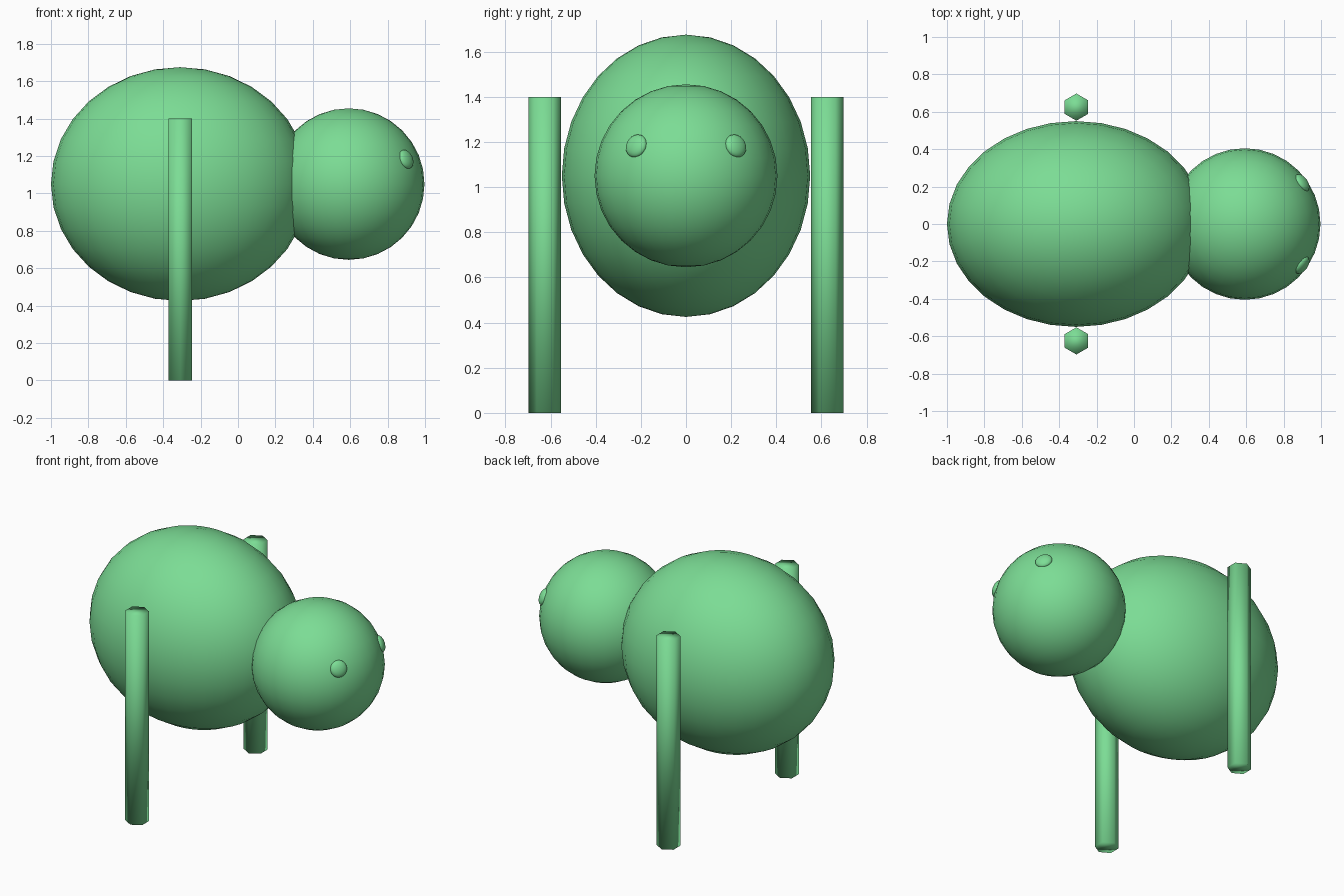
import bpy, math
from mathutils import Vector

if "Cube" in bpy.data.objects:
    bpy.data.objects.remove(bpy.data.objects["Cube"])

green = bpy.data.materials.new("green")
green.diffuse_color = (0.2, 0.72, 0.3, 1)
green.use_nodes = True
green.node_tree.nodes["Principled BSDF"].inputs["Base Color"].default_value = green.diffuse_color


def finish(obj, name):
    obj.name = name
    obj.data.materials.append(green)
    bpy.ops.object.shade_smooth()
    return obj


def ellipsoid(name, loc, radii, segments=32, rings=16):
    bpy.ops.mesh.primitive_uv_sphere_add(segments=segments, ring_count=rings, radius=1, location=loc)
    obj = bpy.context.object
    obj.scale = radii
    return finish(obj, name)


# Body and head
head_centre = Vector((0.592, 0, 1.05))
ellipsoid("body", (-0.31, 0, 1.05), (0.69, 0.55, 0.625))
ellipsoid("head", head_centre, (0.405, 0.405, 0.405))

for side, label in ((-1, "right"), (1, "left")):
    # Flattened eyes lying on the head surface
    eye_pos = Vector((0.898, side * 0.22, 1.182))
    eye = ellipsoid(label + "_eye", eye_pos, (0.053, 0.053, 0.027), 24, 12)
    eye.rotation_euler = (eye_pos - head_centre).to_track_quat('Z', 'Y').to_euler()

    # Six-sided legs, smooth shaded, beside the body
    bpy.ops.mesh.primitive_cylinder_add(vertices=6, radius=0.0725, depth=1.4,
                                        location=(-0.308, side * 0.625, 0.7))
    finish(bpy.context.object, label + "_leg")
